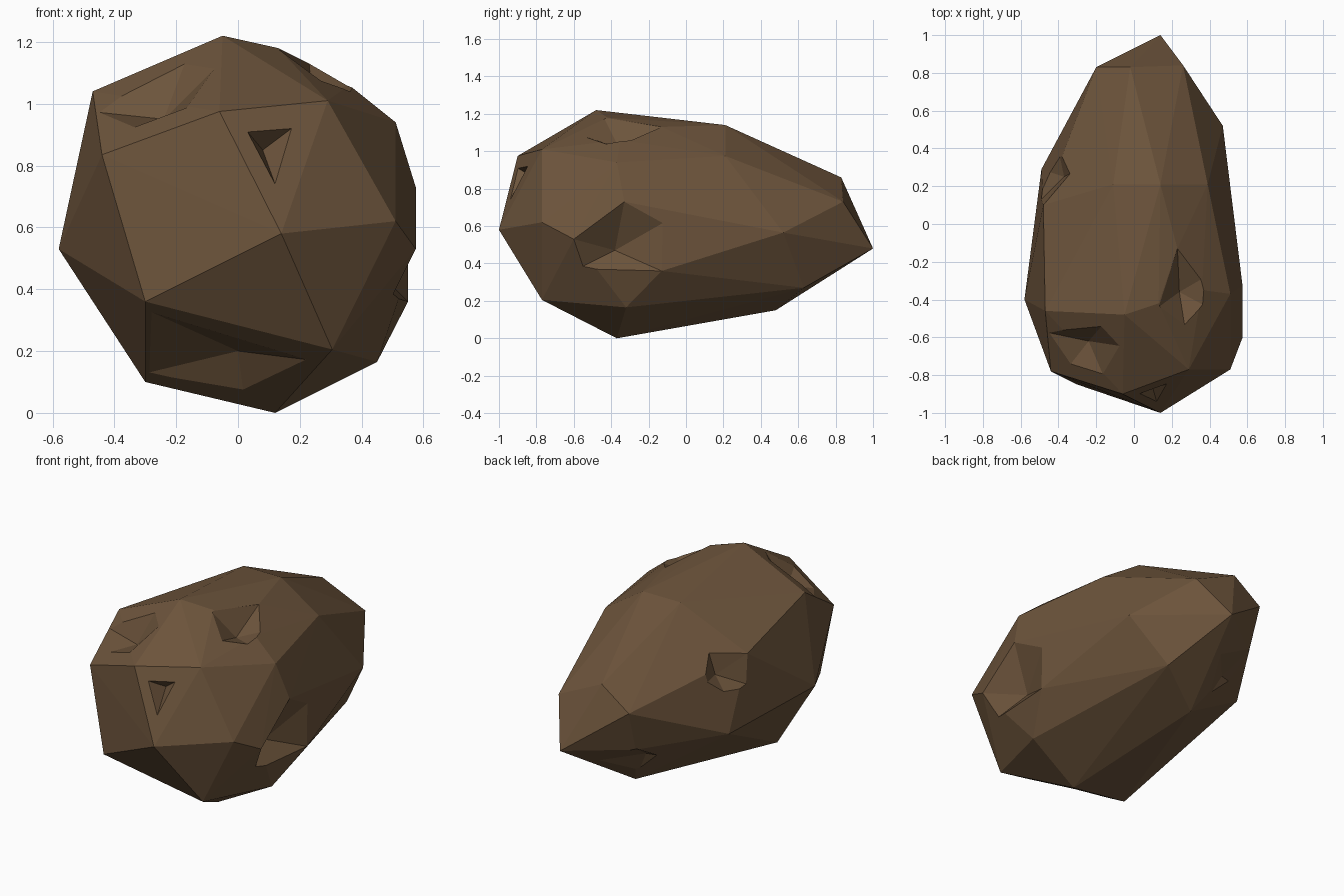
import bpy, bmesh
from mathutils import Vector

# Single earthy brown
brown = bpy.data.materials.new("earth brown")
brown.diffuse_color = (0.150, 0.088, 0.044, 1)


def hull(name, points):
    """Flat-faced convex solid around the given points."""
    bm = bmesh.new()
    for p in points:
        bm.verts.new(p)
    res = bmesh.ops.convex_hull(bm, input=bm.verts)
    junk = [g for g in res["geom_interior"] + res["geom_unused"]
            if isinstance(g, bmesh.types.BMVert)]
    bmesh.ops.delete(bm, geom=list(set(junk)), context='VERTS')
    bmesh.ops.recalc_face_normals(bm, faces=bm.faces)
    me = bpy.data.meshes.new(name)
    bm.to_mesh(me)
    bm.free()
    me.materials.append(brown)
    ob = bpy.data.objects.new(name, me)
    bpy.context.collection.objects.link(ob)
    return ob


# Boulder body: corner points of the faceted lump
body = hull("boulder", [
    # front end
    (0.14, -1, 0.58), (-0.06, -0.9, 0.975), (0.29, -0.77, 1.01), (0.51, -0.77, 0.62),
    (0.305, -0.77, 0.205), (-0.3, -0.85, 0.36), (-0.44, -0.78, 0.835),
    # widest ring
    (-0.58, -0.4, 0.53), (-0.47, -0.46, 1.04), (-0.05, -0.48, 1.22), (0.51, -0.37, 0.94),
    (0.575, -0.33, 0.73), (0.575, -0.6, 0.53), (0.55, -0.13, 0.36), (0.45, -0.32, 0.165),
    (0.12, -0.37, 0), (-0.3, -0.44, 0.1), (0.36, -0.35, 1.06), (0.13, -0.42, 1.18),
    # middle
    (0.23, -0.13, 1.13), (-0.11, 0.21, 1.14), (0.14, 0.21, 1.14), (0.39, 0.21, 0.975),
    (-0.48, 0.1, 0.89), (-0.49, 0.29, 0.48),
    # back end
    (0.47, 0.52, 0.565), (0.285, 0.63, 0.27), (0, 0.48, 0.15), (-0.19, 0.75, 0.48),
    (-0.2, 0.83, 0.73), (-0.02, 0.83, 0.86), (0.26, 0.84, 0.73), (0.14, 1, 0.48),
])

# Chipped dents: deepest point, then rim corners
dents = [
    # right side
    ((0.44, -0.38, 0.47), [(0.575, -0.6, 0.53), (0.575, -0.33, 0.73), (0.56, -0.1, 0.63),
                           (0.55, -0.13, 0.36), (0.52, -0.6, 0.36)]),
    # top right
    ((0.24, -0.36, 1.02), [(0.23, -0.13, 1.13), (0.36, -0.29, 1.06), (0.37, -0.43, 1.04),
                           (0.27, -0.55, 1.08), (0.13, -0.44, 1.18)]),
    # top left
    ((-0.24, -0.62, 0.95), [(-0.43, -0.58, 0.97), (-0.18, -0.55, 1.11), (-0.11, -0.64, 1.08),
                            (-0.18, -0.76, 0.98), (-0.35, -0.76, 0.92)]),
    # front
    ((0.08, -0.8, 0.85), [(0.03, -0.9, 0.91), (0.18, -0.85, 0.925), (0.12, -0.94, 0.74)]),
    # front underside
    ((0, -0.55, 0.2), [(-0.2, -0.73, 0.29), (0.2, -0.68, 0.175), (0.02, -0.46, 0.05),
                       (-0.25, -0.5, 0.14)]),
    # left side
    ((-0.37, 0.25, 0.79), [(-0.41, 0.44, 0.79), (-0.33, 0.27, 0.955), (-0.48, 0.1, 0.89),
                           (-0.5, 0.12, 0.715), (-0.49, 0.29, 0.67)]),
    # back underside
    ((-0.14, 0.58, 0.38), [(-0.19, 0.74, 0.48), (-0.28, 0.54, 0.38), (-0.05, 0.54, 0.2),
                           (0.0, 0.74, 0.37)]),
]
for deep, rim in dents:
    a = Vector(deep)
    cutter = hull("dent_cutter", [a] + [a + (Vector(p) - a) * 1.7 for p in rim])
    cutter.hide_render = True
    mod = body.modifiers.new("dent", 'BOOLEAN')
    mod.operation, mod.solver, mod.object = 'DIFFERENCE', 'EXACT', cutter
    bpy.context.view_layer.objects.active = body
    bpy.ops.object.modifier_apply(modifier=mod.name)
    bpy.data.objects.remove(cutter)
